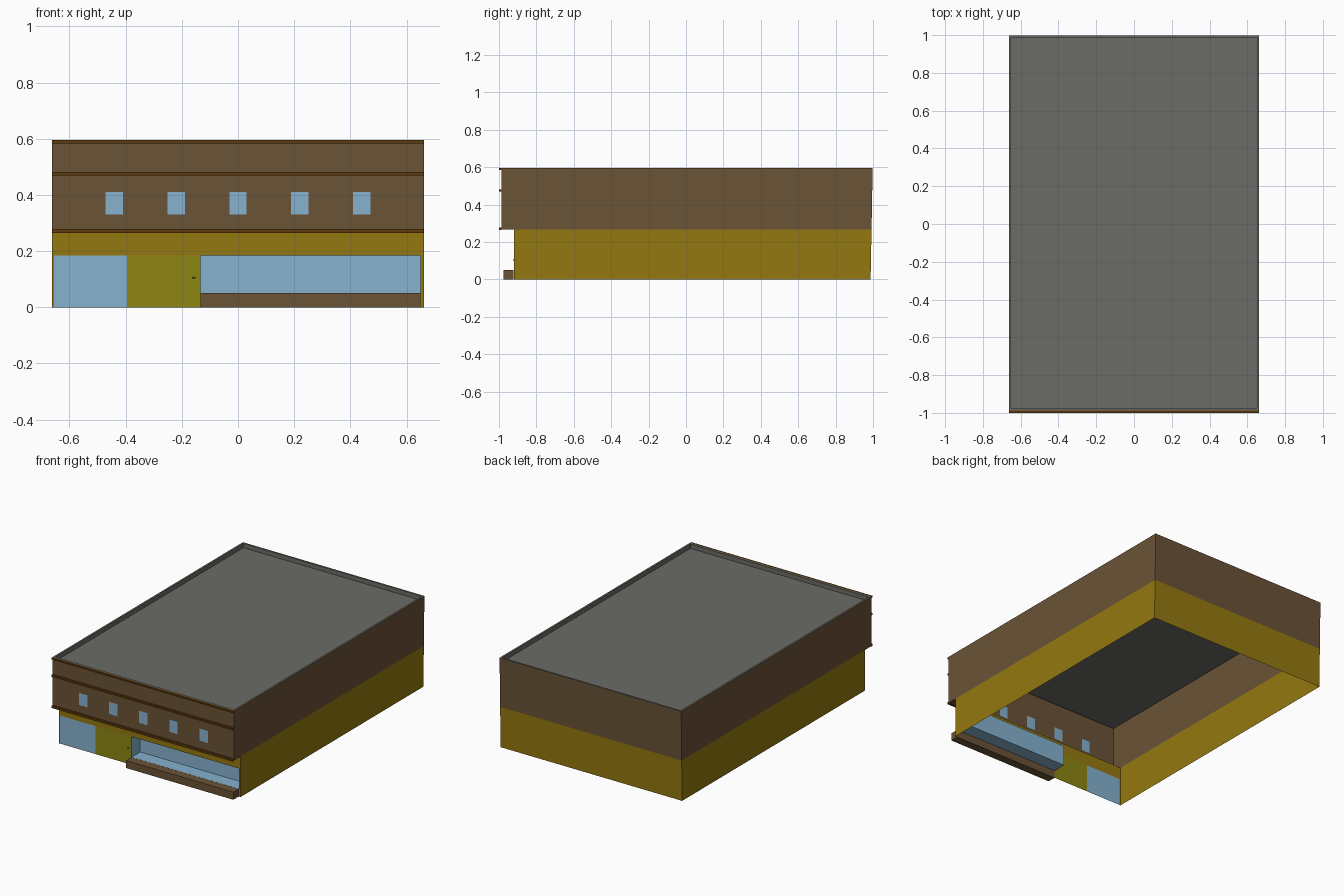
import bpy, bmesh

if "Cube" in bpy.data.objects:
    bpy.data.objects.remove(bpy.data.objects["Cube"])


def srgb(r, g, b):
    f = lambda c: c / 12.92 if c <= 0.04045 else ((c + 0.055) / 1.055) ** 2.4
    return tuple(f(v / 255) for v in (r, g, b)) + (1,)


COLOURS = {
    "brown_wall": (106, 83, 54),
    "yellow_wall": (149, 120, 16),
    "grey_roof": (107, 108, 102),
    "blue_glass": (134, 178, 206),
    "olive_door": (141, 134, 18),
    "dark_trim": (94, 58, 12),
}
MATS = {}
for name, rgb in COLOURS.items():
    MATS[name] = bpy.data.materials.new(name)
    MATS[name].diffuse_color = srgb(*rgb)


def make(name, quads):
    """Object from (colour, corner points) quads, each colour a material slot."""
    bm = bmesh.new()
    slots = []
    for colour, pts in quads:
        if colour not in slots:
            slots.append(colour)
        face = bm.faces.new([bm.verts.new(p) for p in pts])
        face.material_index = slots.index(colour)
    bmesh.ops.remove_doubles(bm, verts=bm.verts, dist=1e-5)
    mesh = bpy.data.meshes.new(name)
    bm.to_mesh(mesh)
    bm.free()
    for s in slots:
        mesh.materials.append(MATS[s])
    obj = bpy.data.objects.new(name, mesh)
    bpy.context.collection.objects.link(obj)
    return obj


def box(name, colour, x0, x1, y0, y1, z0, z1):
    bm = bmesh.new()
    bmesh.ops.create_cube(bm, size=1)
    for v in bm.verts:
        v.co = (x1 if v.co.x > 0 else x0, y1 if v.co.y > 0 else y0, z1 if v.co.z > 0 else z0)
    mesh = bpy.data.meshes.new(name)
    bm.to_mesh(mesh)
    bm.free()
    mesh.materials.append(MATS[colour])
    bpy.context.collection.objects.link(bpy.data.objects.new(name, mesh))


def facade(xs, zs, y, rule):
    """Grid of front-facing quads coloured by rule(x, z); None leaves a hole."""
    out = []
    for xa, xb in zip(xs, xs[1:]):
        for za, zb in zip(zs, zs[1:]):
            c = rule((xa + xb) / 2, (za + zb) / 2)
            if c:
                out.append((c, [(xa, y, za), (xb, y, za), (xb, y, zb), (xa, y, zb)]))
    return out


W, H, MID, ROOF, RIM = 0.663, 0.595, 0.268, 0.566, 0.012
Y_UP, Y_LOW = -0.987, -0.92
BACK = {0: 0.987, MID: 0.992, H: 0.998}
WX0, WX1, WZ0, WZ1, WY = -0.133, 0.65, 0.05, 0.185, -0.83   # shop window recess

# side and back walls, two storeys
walls = []
for colour, z0, z1, yf in (("yellow_wall", 0, MID, Y_LOW), ("brown_wall", MID, H, Y_UP)):
    b0, b1 = BACK[z0], BACK[z1]
    walls += [
        (colour, [(W, yf, z0), (W, b0, z0), (W, b1, z1), (W, yf, z1)]),
        (colour, [(-W, b0, z0), (-W, yf, z0), (-W, yf, z1), (-W, b1, z1)]),
        (colour, [(W, b0, z0), (-W, b0, z0), (-W, b1, z1), (W, b1, z1)]),
    ]
# soffit under the overhanging upper storey
walls.append(("brown_wall", [(-W, Y_LOW, MID), (W, Y_LOW, MID), (W, Y_UP, MID), (-W, Y_UP, MID)]))
make("side_and_back_walls", walls)

# upper front with five windows
centres = [-0.44, -0.22, 0, 0.22, 0.44]
xs = [-W] + [c + d for c in centres for d in (-0.031, 0.031)] + [W]
make("upper_front", facade(
    xs, [MID, 0.33, 0.41, H], Y_UP,
    lambda x, z: "blue_glass" if 0.33 < z < 0.41 and any(abs(x - c) < 0.01 for c in centres)
    else "brown_wall"))


# lower front with glazed bay, door and recessed shop window
def ground_rule(x, z):
    if z > WZ1 or abs(x) > 0.655:
        return "yellow_wall"
    if x < -0.395:
        return "blue_glass"
    if x < WX0:
        return "olive_door"
    if x > WX1:
        return "yellow_wall"
    return None if z > WZ0 else "brown_wall"


make("ground_front", facade([-W, -0.655, -0.395, WX0, WX1, W], [0, WZ0, WZ1, MID], Y_LOW, ground_rule))

g = "blue_glass"
shop = facade([WX0, 0.285, WX1], [WZ0, WZ1], WY, lambda x, z: g)
for x in (WX0, WX1):
    shop.append((g, [(x, Y_LOW, WZ0), (x, WY, WZ0), (x, WY, WZ1), (x, Y_LOW, WZ1)]))
for z in (WZ0, WZ1):
    shop.append((g, [(WX0, Y_LOW, z), (WX1, Y_LOW, z), (WX1, WY, z), (WX0, WY, z)]))
make("shop_window", shop)

# planter ledge and door handle
box("planter_ledge", "brown_wall", WX0, WX1, -0.977, Y_LOW - 0.001, 0, WZ0)
box("door_handle", "dark_trim", -0.163, -0.152, -0.926, Y_LOW, 0.102, 0.108)

# horizontal trim bands across the front
for i, (z0, z1) in enumerate(((0.264, 0.278), (0.47, 0.482), (0.584, H))):
    box(f"trim_band_{i + 1}", "dark_trim", -W, W, -1.0, Y_UP, z0, z1)

# roof deck, parapet inner faces and rim
def ring(inset, z):
    x, ya, yb = W - inset, Y_UP + inset, BACK[H] - inset
    return [(-x, ya, z), (x, ya, z), (x, yb, z), (-x, yb, z)]


outer, inner, deck = ring(0, H), ring(RIM, H), ring(RIM, ROOF)
roof = [("grey_roof", deck)]
for i in range(4):
    j = (i + 1) % 4
    roof.append(("grey_roof", [outer[i], outer[j], inner[j], inner[i]]))
    roof.append(("grey_roof", [inner[i], inner[j], deck[j], deck[i]]))
make("roof_and_parapet", roof)

for m in bpy.data.materials:
    if m.users and not m.is_grease_pencil:
        m.use_nodes = True
        m.node_tree.nodes["Principled BSDF"].inputs["Base Color"].default_value = m.diffuse_color
